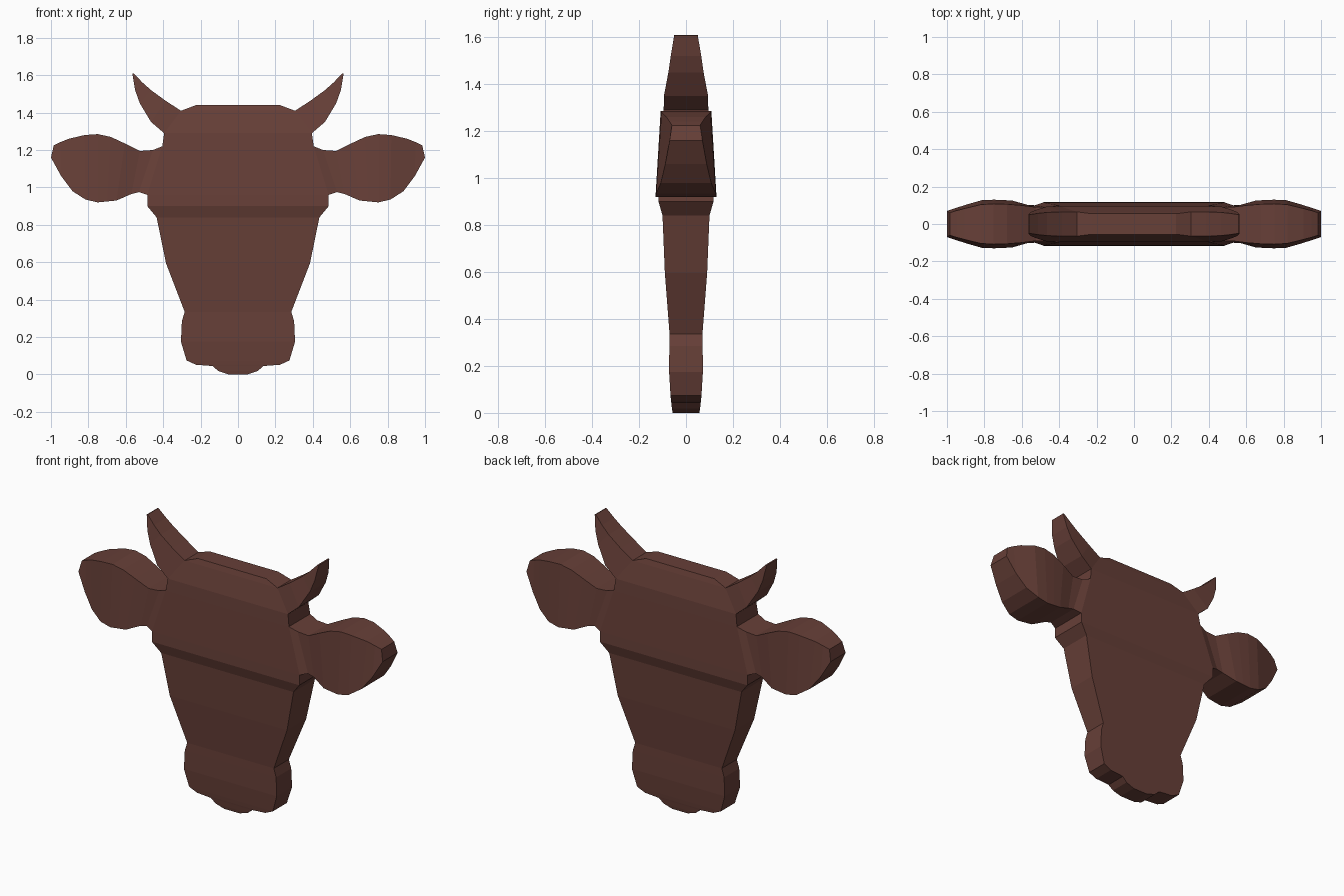
import bpy, bmesh

brown = bpy.data.materials.new("dark_brown")
brown.diffuse_color = (0.135, 0.05, 0.039, 1)

bm = bmesh.new()


def ribbon(sections, cap_start, cap_end, flip=1, open_spans=()):
    """Loft rectangles; a section is (x, z, half depth) for each of its two edges."""
    rings = []
    for xa, za, ta, xb, zb, tb in sections:
        rings.append([bm.verts.new(p) for p in (
            (flip * xa, -ta, za), (flip * xa, ta, za),
            (flip * xb, tb, zb), (flip * xb, -tb, zb))])
    for n, (r, s) in enumerate(zip(rings, rings[1:])):
        for i in range(4):
            # sides stay open where a horn or an ear joins
            if n in open_spans and i in (0, 2):
                continue
            j = (i + 1) % 4
            bm.faces.new((r[i], r[j], s[j], s[i]))
    if cap_start:
        bm.faces.new(rings[0])
    if cap_end:
        bm.faces.new(rings[-1])


# Skull and muzzle: rows from the crown down (half width, height, half depth)
rows = [(.225, 1.44, .055), (.305, 1.41, .065), (.395, 1.29, .095),
        (.405, 1.22, .10), (.485, .96, .115), (.485, .90, .117),
        (.435, .84, .10), (.385, .595, .09), (.285, .335, .07),
        (.30, .285, .071), (.305, .175, .072), (.275, .075, .066),
        (.225, .052, .064), (.135, .045, .063), (.105, .018, .06), (.05, 0, .057)]
ribbon([(-x, z, t, x, z, t) for x, z, t in rows], True, True, open_spans=(1, 3))

# Horn: sections from root to tip (upper edge, lower edge)
horn = [(.305, 1.41, .065, .395, 1.29, .095),
        (.385, 1.462, .065, .465, 1.35, .094),
        (.465, 1.52, .062, .525, 1.45, .075),
        (.512, 1.562, .057, .55, 1.52, .065),
        (.558, 1.61, .05, .565, 1.608, .05)]

# Ear: sections from root to tip (upper edge, lower edge)
ear = [(.405, 1.22, .10, .485, .96, .115),
       (.455, 1.20, .09, .53, .975, .10),
       (.525, 1.195, .09, .57, .965, .102),
       (.605, 1.235, .10, .65, .93, .125),
       (.68, 1.27, .106, .70, .925, .128),
       (.75, 1.285, .108, .75, .92, .13),
       (.82, 1.28, .104, .815, .935, .127),
       (.905, 1.26, .083, .885, .98, .107),
       (.95, 1.242, .071, .945, 1.06, .088),
       (.985, 1.225, .06, 1.0, 1.16, .07)]

for side in (-1, 1):
    ribbon(horn, False, True, side)
    ribbon(ear, False, True, side)

# Weld the parts into one closed shell
bmesh.ops.remove_doubles(bm, verts=bm.verts, dist=0.0005)
bmesh.ops.recalc_face_normals(bm, faces=bm.faces)
mesh = bpy.data.meshes.new("cattle_head")
bm.to_mesh(mesh)
bm.free()
mesh.materials.append(brown)
bpy.context.collection.objects.link(bpy.data.objects.new("cattle_head", mesh))
